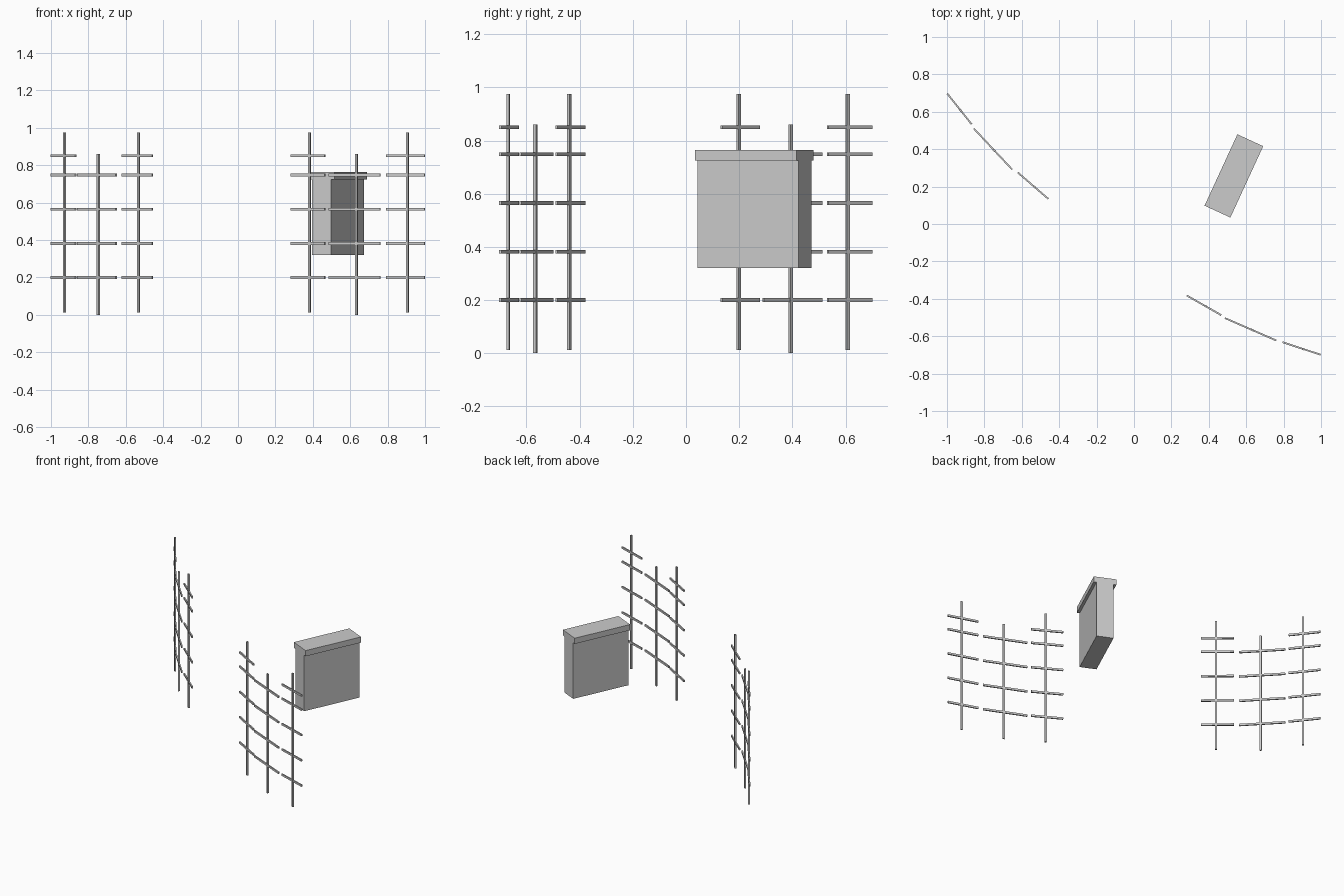
import bpy, bmesh
from math import atan2, radians
from mathutils import Matrix, Vector

if "Cube" in bpy.data.objects:
    bpy.data.objects.remove(bpy.data.objects["Cube"])


def add_box(bm, size, loc, angle):
    m = (Matrix.Translation(loc) @ Matrix.Rotation(angle, 4, 'Z')
         @ Matrix.Diagonal((*size, 1)))
    bmesh.ops.create_cube(bm, size=1, matrix=m)


def finish(bm, name):
    bmesh.ops.recalc_face_normals(bm, faces=bm.faces)
    mesh = bpy.data.meshes.new(name)
    bm.to_mesh(mesh)
    bm.free()
    ob = bpy.data.objects.new(name, mesh)
    bpy.context.collection.objects.link(ob)
    return ob


RAILS = (0.20, 0.382, 0.565, 0.748, 0.85)


# Fence panel: one upright post with crossing rails
def fence_panel(name, start, end, short):
    a, b = Vector((*start, 0)), Vector((*end, 0))
    d = b - a
    ang = atan2(d.y, d.x)
    mid = (a + b) / 2
    post = mid + d.normalized() * 0.01
    z0, z1 = (0.0, 0.86) if short else (0.012, 0.975)
    bm = bmesh.new()
    add_box(bm, (0.013, 0.011, z1 - z0), (post.x, post.y, (z0 + z1) / 2), ang)
    for z in RAILS[:4] if short else RAILS:
        add_box(bm, (d.length, 0.009, 0.014), (mid.x, mid.y, z), ang)
    finish(bm, name)


fences = {
    "left_fence": [((-0.999, 0.698), (-0.868, 0.533)),
                   ((-0.857, 0.511), (-0.651, 0.291)),
                   ((-0.621, 0.275), (-0.458, 0.134))],
    "right_fence": [((0.282, -0.382), (0.466, -0.487)),
                    ((0.486, -0.503), (0.761, -0.623)),
                    ((0.794, -0.632), (0.998, -0.699))],
}
for name, panels in fences.items():
    for i, (s, e) in enumerate(panels):
        fence_panel(f"{name}_panel_{i + 1}", s, e, i == 1)

# Slab with T-shaped end profile, extruded along its length
half = [(0.057, 0.32), (0.057, 0.724), (0.076, 0.724), (0.076, 0.765)]
profile = half + [(-x, z) for x, z in reversed(half)]
bm = bmesh.new()
face = bm.faces.new([bm.verts.new((-0.21, y, z)) for y, z in profile])
ext = bmesh.ops.extrude_face_region(bm, geom=[face])
bmesh.ops.translate(bm, vec=(0.42, 0, 0),
                    verts=[v for v in ext["geom"] if isinstance(v, bmesh.types.BMVert)])
slab = finish(bm, "capped_slab")
slab.location = (0.534, 0.257, 0)
slab.rotation_euler.z = radians(65.3)
